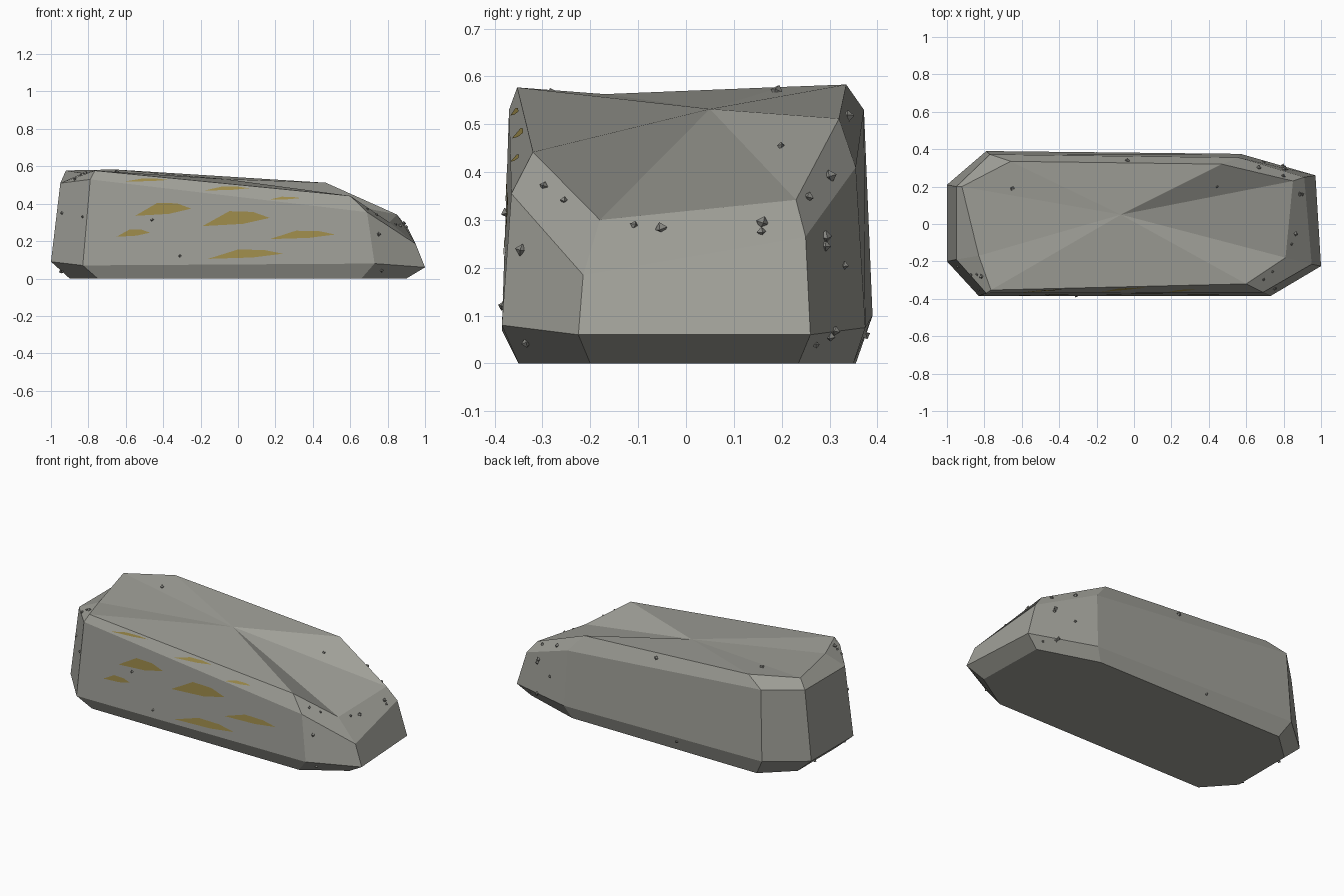
import bpy, bmesh, random
from mathutils import Vector, Euler
from mathutils.bvhtree import BVHTree

random.seed(4)
cube = bpy.data.objects.get("Cube")
if cube:
    bpy.data.objects.remove(cube, do_unlink=True)


def material(name, rgb):
    mat = bpy.data.materials.new(name)
    mat.use_nodes = True
    mat.diffuse_color = (*rgb, 1)
    mat.node_tree.nodes["Principled BSDF"].inputs["Base Color"].default_value = (*rgb, 1)
    return mat


def make_object(name, bm, mat):
    mesh = bpy.data.meshes.new(name)
    bm.to_mesh(mesh)
    obj = bpy.data.objects.new(name, mesh)
    obj.data.materials.append(mat)
    bpy.context.collection.objects.link(obj)
    return obj


stone_grey = material("stone grey", (0.35, 0.35, 0.315))
pebble_grey = material("pebble grey", (0.25, 0.25, 0.23))
ochre = material("ochre lichen", (0.34, 0.26, 0.07))

# Boulder: four eight-sided rings, each starting at the left end's front corner
base = [(-.9, -.185, 0), (-.75, -.35, 0), (.66, -.35, 0), (.9, -.2, 0),
        (.89, .235, 0), (.53, .35, 0), (-.73, .355, 0), (-.9, .2, 0)]
belly = [(-1, -.2, .09), (-.83, -.385, .07), (.73, -.385, .08), (1, -.225, .06),
         (.97, .26, .06), (.57, .375, .075), (-.79, .39, .1), (-1, .21, .09)]
shoulder = [(-.95, -.19, .51), (-.79, -.37, .53), (.69, -.365, .355), (.95, -.215, .185),
            (.91, .25, .265), (.56, .355, .41), (-.77, .372, .53), (-.95, .2, .51)]
rim = [(-.83, -.17, .563), (-.765, -.353, .577), (.6, -.32, .442), (.81, -.18, .3),
       (.85, .23, .342), (.47, .32, .512), (-.66, .335, .583), (-.92, .2, .578)]

bm = bmesh.new()
rings = [[bm.verts.new(p) for p in ring] for ring in (base, belly, shoulder, rim)]
centre = bm.verts.new((-.07, .05, .532))
bm.faces.new(list(reversed(rings[0])))
for low, high in zip(rings, rings[1:]):
    for i in range(len(low)):
        j = (i + 1) % len(low)
        bm.faces.new((low[i], low[j], high[j], high[i]))
for i, vert in enumerate(rim):
    bm.faces.new((rings[-1][i], rings[-1][(i + 1) % len(rim)], centre))
bmesh.ops.recalc_face_normals(bm, faces=bm.faces)
make_object("boulder", bm, stone_grey)
surface = BVHTree.FromBMesh(bm)
bm.free()


def cast(origin, direction):
    """Point and normal where a ray meets the boulder."""
    return surface.ray_cast(Vector(origin), Vector(direction))[:2]


# Lichen patches on the front: centre x, centre z, width, height
patch_shape = [(-.5, -.5), (-.1, .5), (.25, .45), (.5, .05), (.1, -.35)]
patches = [(-.4, .37, .3, .07), (-.56, .243, .18, .04), (-.01, .32, .36, .08),
           (.345, .233, .35, .045), (.04, .13, .4, .05), (-.49, .525, .24, .016),
           (-.06, .48, .24, .022), (.25, .428, .17, .016)]
bm = bmesh.new()
for x, z, width, height in patches:
    corners = []
    for u, v in patch_shape:
        point, normal = cast((x + u * width, -2, z + v * height), (0, 1, 0))
        if point:
            corners.append(bm.verts.new(point + normal * .003))
    if len(corners) > 2:
        bm.faces.new(corners)
make_object("lichen_patches", bm, ochre)
bm.free()

# Pebbles: small octahedra dropped onto the surface from one side each
end_spots = [(-.297, .37), (-.255, .34), (-.343, .237), (-.108, .288), (-.052, .281),
             (.158, .274), (.16, .293), (.255, .347), (.3, .39), (.29, .265),
             (.29, .245), (.33, .205), (.27, .04), (.3, .057), (.31, .068), (-.333, .044)]
top_spots = [(-.65, .19), (-.035, .337), (.445, .2), (-.815, -.28), (-.84, -.27)]
front_spots = [(-.46, .315), (-.31, .12), (-.94, .35), (-.83, .33), (-.87, .53)]
far_end_spots = [(-.2, .04), (.1, .04)]
rays = [((2, y, z), (-1, 0, 0)) for y, z in end_spots]
rays += [((x, y, 2), (0, 0, -1)) for x, y in top_spots]
rays += [((x, -2, z), (0, 1, 0)) for x, z in front_spots]
rays += [((-2, y, z), (1, 0, 0)) for y, z in far_end_spots]
rays.append(((-.2, 2, .06), (0, -1, 0)))

bm = bmesh.new()
for origin, direction in rays:
    point, normal = cast(origin, direction)
    if point is None:
        continue
    pebble = bmesh.ops.create_uvsphere(bm, u_segments=4, v_segments=2,
                                       radius=random.uniform(.008, .015))["verts"]
    turn = Euler([random.uniform(-.4, .4) for axis in range(3)]).to_matrix()
    bmesh.ops.rotate(bm, verts=pebble, matrix=turn)
    bmesh.ops.translate(bm, verts=pebble, vec=point + normal * .002)
make_object("pebbles", bm, pebble_grey)
bm.free()
